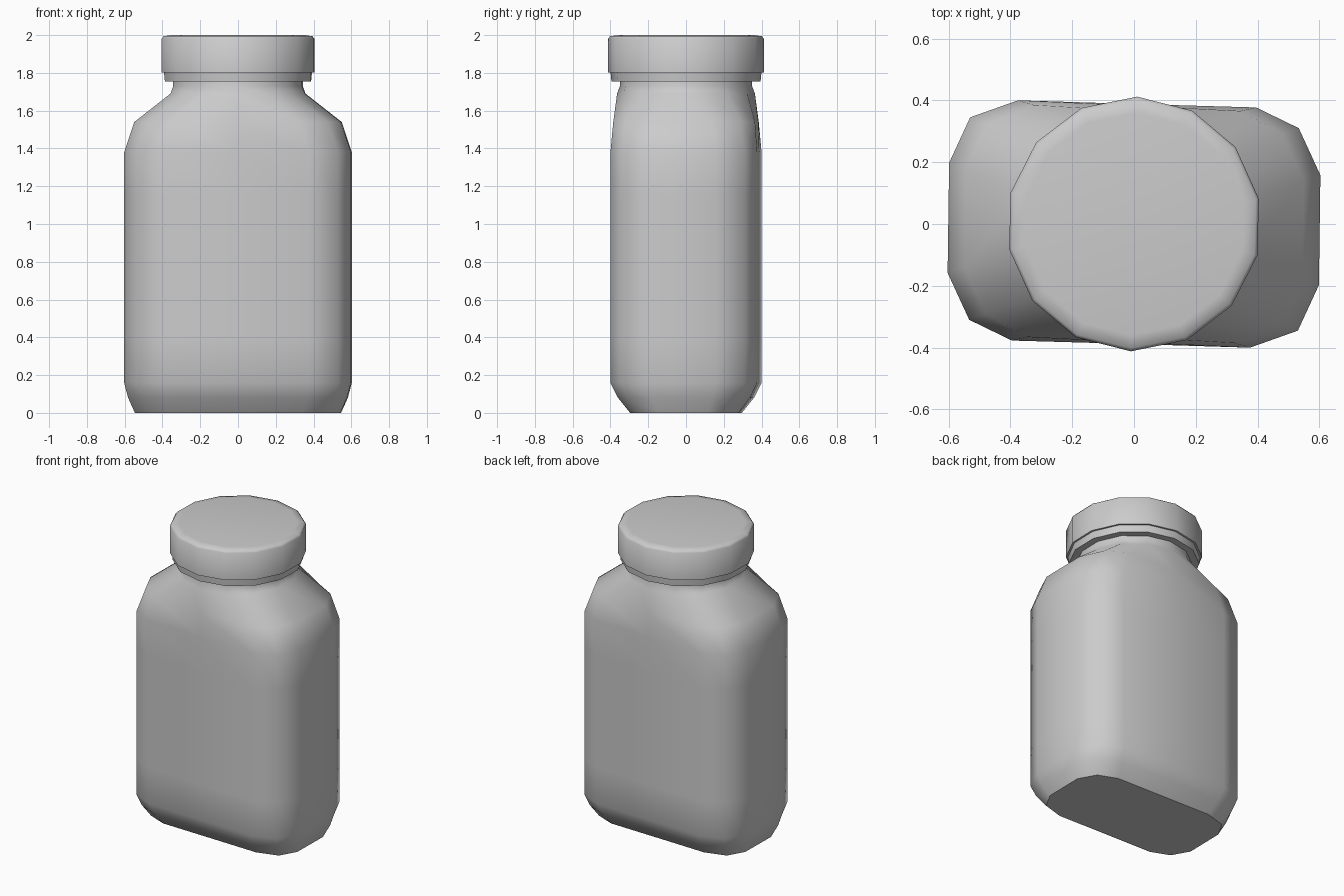
import bpy
import math

if "Cube" in bpy.data.objects:
    bpy.data.objects.remove(bpy.data.objects["Cube"])

# Half of the 14-sided body cross-section; the other half is its 180 degree turn
HALF = [(0.01, 0.388), (0.395, 0.377), (0.533, 0.31), (0.603, 0.158),
        (0.598, -0.198), (0.53, -0.345), (0.375, -0.40)]
OUTLINE = HALF + [(-x, -y) for x, y in HALF]
N = len(OUTLINE)


def circle(r):
    angles = [math.radians(88.6) - i * math.tau / N for i in range(N)]
    return [(r * math.cos(a), r * math.sin(a)) for a in angles]


def body(sx, sy):
    return [(x * sx, y * sy) for x, y in OUTLINE]


def blend(a, b, t):
    return [(p[0] + (q[0] - p[0]) * t, p[1] + (q[1] - p[1]) * t) for p, q in zip(a, b)]


def loft(name, rings, angle):
    """Skin a stack of (outline, z) rings and close both ends."""
    verts = [(x, y, z) for ring, z in rings for x, y in ring]
    faces = [tuple(range(N))]
    for k in range(len(rings) - 1):
        for i in range(N):
            j = (i + 1) % N
            faces.append((k * N + i, (k + 1) * N + i, (k + 1) * N + j, k * N + j))
    faces.append(tuple(reversed(range((len(rings) - 1) * N, len(rings) * N))))
    mesh = bpy.data.meshes.new(name)
    mesh.from_pydata(verts, [], faces)
    mesh.update()
    obj = bpy.data.objects.new(name, mesh)
    bpy.context.collection.objects.link(obj)
    bpy.ops.object.select_all(action='DESELECT')
    obj.select_set(True)
    bpy.context.view_layer.objects.active = obj
    bpy.ops.object.shade_smooth_by_angle(angle=math.radians(angle))
    return obj


# Bottle: rounded box body, shoulder easing into a round neck
loft("bottle", [
    (body(0.905, 0.74), 0.0),
    (body(0.965, 0.90), 0.08),
    (body(1, 1), 0.16),
    (body(1, 1), 0.40),
    (body(1, 1), 1.15),
    (body(1, 1), 1.38),
    (blend(body(1, 1), circle(0.365), 0.22), 1.54),
    (circle(0.365), 1.69),
    (circle(0.35), 1.73),
    (circle(0.35), 1.78),
], 50)

# Tamper ring under the cap
loft("cap_ring", [(circle(0.395), 1.755), (circle(0.40), 1.806)], 35)

# Cap with slightly softened top edge
loft("cap", [
    (circle(0.412), 1.802),
    (circle(0.412), 1.982),
    (circle(0.402), 1.994),
    (circle(0.36), 2.0),
], 60)
